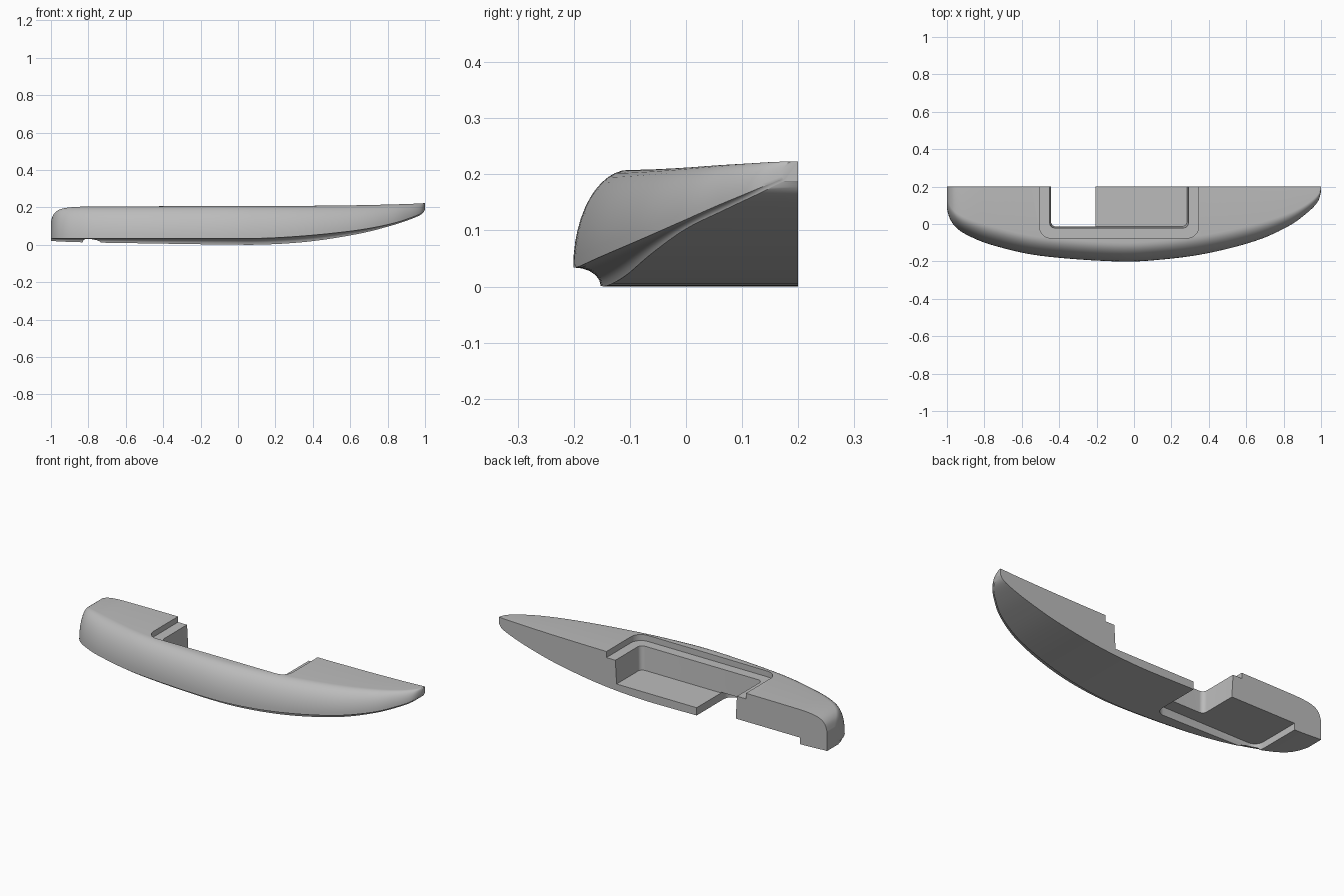
import bpy, bmesh, math
from mathutils import Vector

BACK = 0.2      # flat cut plane along the centreline

cube = bpy.data.objects.get("Cube")
if cube:
    bpy.data.objects.remove(cube, do_unlink=True)

grey = bpy.data.materials.new("light_grey")
grey.use_nodes = True
colour = (0.5, 0.5, 0.5, 1)
grey.diffuse_color = colour
grey.node_tree.nodes["Principled BSDF"].inputs["Base Color"].default_value = colour


def make_object(name, loops):
    """Skin a stack of equal closed loops into a capped solid."""
    bm = bmesh.new()
    rings = [[bm.verts.new(p) for p in loop] for loop in loops]
    count = len(rings[0])
    for a, b in zip(rings, rings[1:]):
        for i in range(count):
            j = (i + 1) % count
            bm.faces.new((a[i], a[j], b[j], b[i]))
    bm.faces.new(rings[0])
    bm.faces.new(rings[-1])
    bmesh.ops.recalc_face_normals(bm, faces=bm.faces)
    mesh = bpy.data.meshes.new(name)
    bm.to_mesh(mesh)
    bm.free()
    mesh.materials.append(grey)
    obj = bpy.data.objects.new(name, mesh)
    bpy.context.collection.objects.link(obj)
    return obj


def smooth_rows(rows, steps):
    """Catmull-Rom interpolation through the station rows."""
    rows = [Vector(r) for r in rows]
    padded = [rows[0]] + rows + [rows[-1]]
    result = []
    for a, b, c, d in zip(padded, padded[1:], padded[2:], padded[3:]):
        for k in range(steps):
            t = k / steps
            result.append(b + (c - a) * (t / 2)
                          + (a * 2 - b * 5 + c * 4 - d) * (t * t / 2)
                          + (b * 3 - a - c * 3 + d) * (t ** 3 / 2))
    return result + [rows[-1]]


def section(row):
    """Flat deck, rounded rail, hollow chine and flat bottom."""
    x, side, rail, deck, chine, keel = row
    pts = [(x, BACK, deck)]
    n = 12
    for i in range(n + 1):
        a = math.pi / 2 * (1 - i / n)
        pts.append((x, side + rail * (1 - math.cos(a)),
                    chine + (deck - chine) * math.sin(a)))
    drop = chine - keel
    m = 5
    for i in range(1, m + 1):
        a = math.pi / 2 * i / m
        pts.append((x, side + 1.5 * drop * math.sin(a), keel + drop * math.cos(a)))
    pts.append((x, BACK, keel))
    return pts


# Stations: x, side y, rail width, deck z, chine z, keel z
stations = [
    (-1, .08, .06, .125, .035, .02),
    (-.985, .03, .07, .165, .035, .02),
    (-.95, -.02, .08, .19, .035, .018),
    (-.88, -.065, .09, .202, .035, .015),
    (-.75, -.115, .1, .205, .035, .012),
    (-.5, -.17, .1, .206, .034, .008),
    (-.1, -.2, .1, .208, .034, .002),
    (.15, -.19, .1, .208, .036, .002),
    (.4, -.155, .1, .209, .052, .02),
    (.65, -.09, .09, .212, .08, .06),
    (.82, -.015, .07, .216, .113, .103),
    (.92, .055, .05, .219, .144, .136),
    (.98, .115, .04, .222, .169, .163),
    (1, .17, .02, .223, .192, .188),
]
hull = make_object("half_hull", [section(r) for r in smooth_rows(stations, 6)])


def pocket_outline(x0, x1, y0, radius, z):
    """U-shaped outline, open past the cut plane, with two round corners."""
    pts = [(x0, BACK + .1, z)]
    for cx, start in ((x0 + radius, math.pi), (x1 - radius, 1.5 * math.pi)):
        for i in range(9):
            a = start + math.pi / 2 * i / 8
            pts.append((cx + radius * math.cos(a),
                        y0 + radius + radius * math.sin(a), z))
    return pts + [(x1, BACK + .1, z)]


def cut_pocket(name, x0, x1, y0, radius, low, high, draft=0):
    cutter = make_object(name, [
        pocket_outline(x0 + draft, x1 - draft, y0 + draft, radius, low),
        pocket_outline(x0, x1, y0, radius, high)])
    cutter.hide_render = True
    mod = hull.modifiers.new(name, 'BOOLEAN')
    mod.operation = 'DIFFERENCE'
    mod.solver = 'EXACT'
    mod.object = cutter
    bpy.ops.object.select_all(action='DESELECT')
    hull.select_set(True)
    bpy.context.view_layer.objects.active = hull
    bpy.ops.object.modifier_apply(modifier=name)
    bpy.data.objects.remove(cutter, do_unlink=True)


# Stepped compartment in the deck and shallow recess underneath; they meet in an opening
cut_pocket("hatch_ledge", -.505, .345, -.075, .06, .175, .3)
cut_pocket("compartment", -.455, .295, -.025, .025, .046, .25, .012)
cut_pocket("bottom_recess", -.835, -.205, -.085, .05, -.1, .05)

# Smooth rails with crisp pocket and transom edges
bpy.ops.object.select_all(action='DESELECT')
hull.select_set(True)
bpy.context.view_layer.objects.active = hull
bpy.ops.object.shade_smooth_by_angle(angle=math.radians(30))
